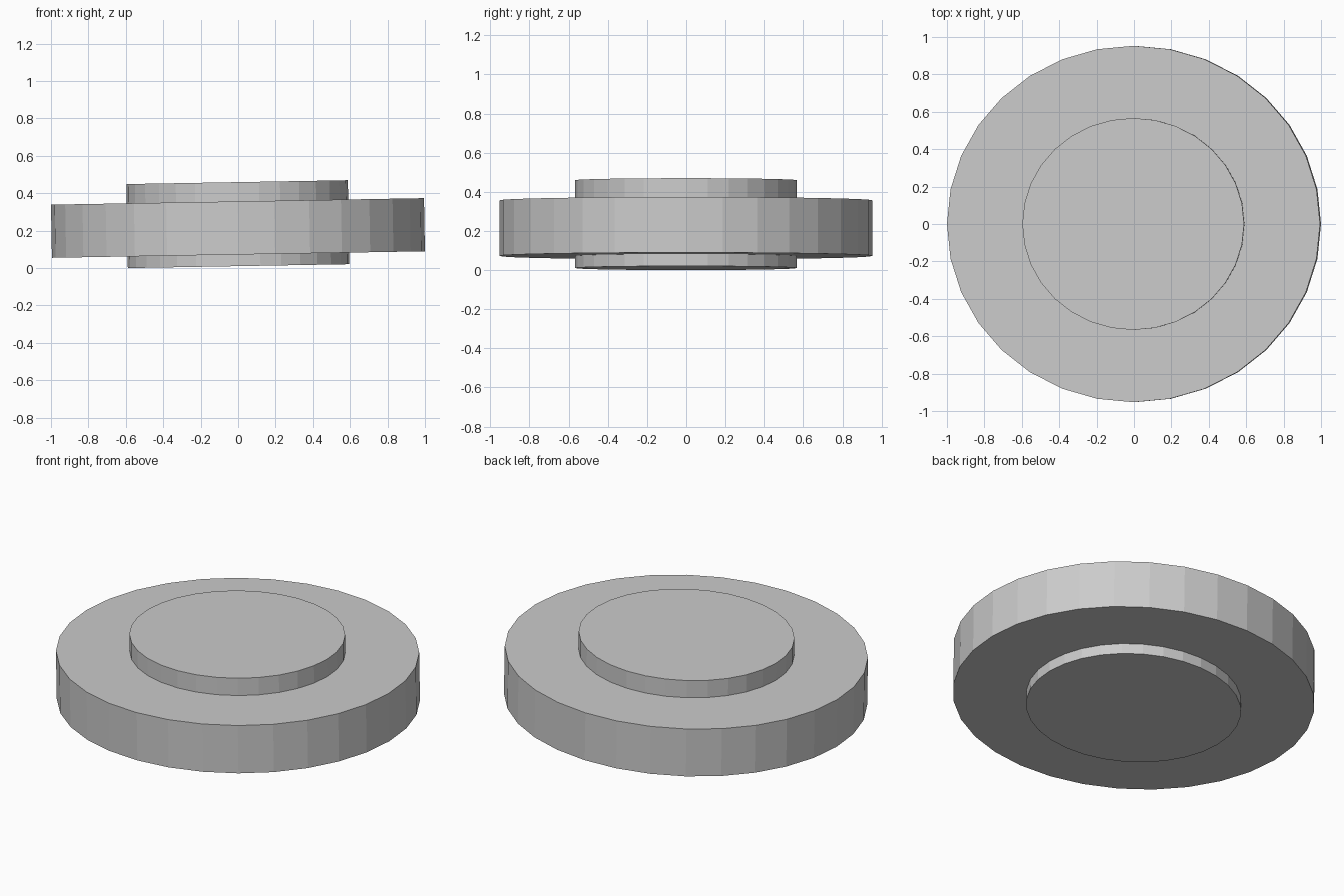
import bpy, bmesh, math
from mathutils import Matrix

if "Cube" in bpy.data.objects:
    bpy.data.objects.remove(bpy.data.objects["Cube"])

SIDES = 32
TILT = math.radians(1.0)      # right side sits slightly higher
Y_SCALE = 0.955               # slightly oval plan

# Half profile (radius, height): raised hub on both faces of a thick disc
profile = [(0.593, 0.0), (0.593, 0.062), (0.9976, 0.062),
           (0.9976, 0.346), (0.593, 0.346), (0.593, 0.449)]

bm = bmesh.new()

# Rings of the lathed body
rings = []
for r, z in profile:
    rings.append([bm.verts.new((r * math.cos(2 * math.pi * i / SIDES),
                                r * math.sin(2 * math.pi * i / SIDES) * Y_SCALE, z))
                  for i in range(SIDES)])

# Walls and steps
for a, b in zip(rings, rings[1:]):
    for i in range(SIDES):
        j = (i + 1) % SIDES
        bm.faces.new((a[i], a[j], b[j], b[i]))

# Hub caps
bm.faces.new(rings[0][::-1])
bm.faces.new(rings[-1])
bmesh.ops.recalc_face_normals(bm, faces=bm.faces)

# Tilt, then rest on the ground and centre
bm.transform(Matrix.Rotation(-TILT, 4, 'Y'))
lift = -min(v.co.z for v in bm.verts)
xs = [v.co.x for v in bm.verts]
bm.transform(Matrix.Translation((-(min(xs) + max(xs)) / 2, 0, lift)))

mesh = bpy.data.meshes.new("stepped_disc")
bm.to_mesh(mesh)
bm.free()
disc = bpy.data.objects.new("stepped_disc", mesh)
bpy.context.collection.objects.link(disc)
